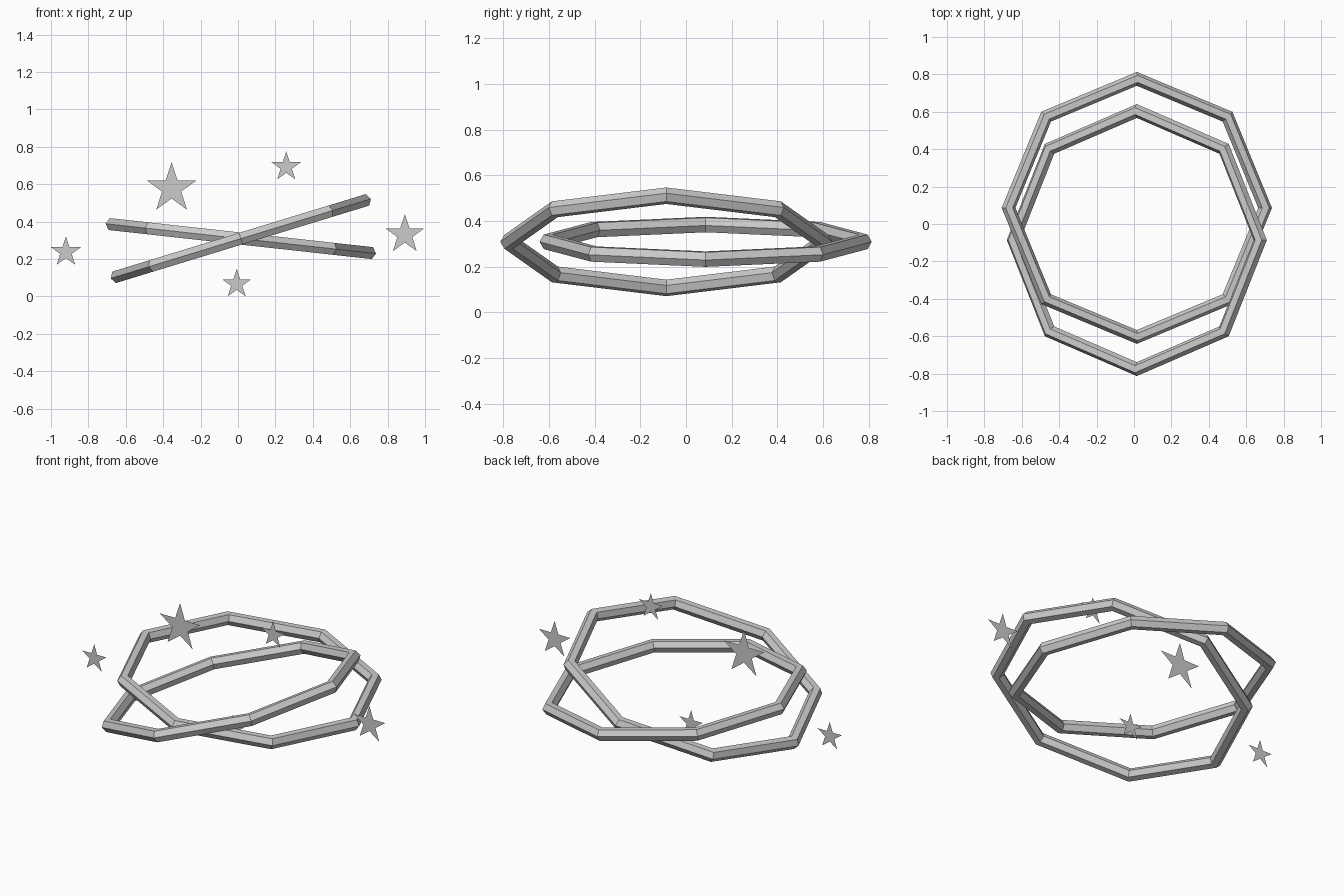
import bpy, bmesh
from math import sin, cos, pi, radians

if "Cube" in bpy.data.objects:
    bpy.data.objects.remove(bpy.data.objects["Cube"])


def ring(name, y, tilt):
    # Octagonal hoop with a six-sided tube, tilted sideways
    bpy.ops.mesh.primitive_torus_add(
        major_segments=8, minor_segments=6, major_radius=0.69, minor_radius=0.037,
        location=(0.015, y, 0.309), rotation=(0, radians(tilt), 0))
    bpy.context.object.name = name


def star(name, x, z, radius):
    # Flat five-pointed star facing the front
    bm = bmesh.new()
    verts = []
    for i in range(10):
        r = radius if i % 2 == 0 else radius * 0.385
        a = pi / 2 + i * pi / 5
        verts.append(bm.verts.new((r * cos(a), 0, r * sin(a))))
    bm.faces.new(verts)
    mesh = bpy.data.meshes.new(name)
    bm.to_mesh(mesh)
    bm.free()
    obj = bpy.data.objects.new(name, mesh)
    obj.location = (x, -0.038, z)
    bpy.context.collection.objects.link(obj)


# Two crossing rings
ring("shallow_ring", 0.086, 6.3)
ring("steep_ring", -0.086, -17)

# Stars scattered around the rings
for i, (x, z, r) in enumerate([
        (-0.355, 0.577, 0.14), (0.258, 0.692, 0.082), (0.892, 0.33, 0.109),
        (-0.92, 0.237, 0.084), (-0.007, 0.066, 0.081)]):
    star(f"star_{i + 1}", x, z, r)
